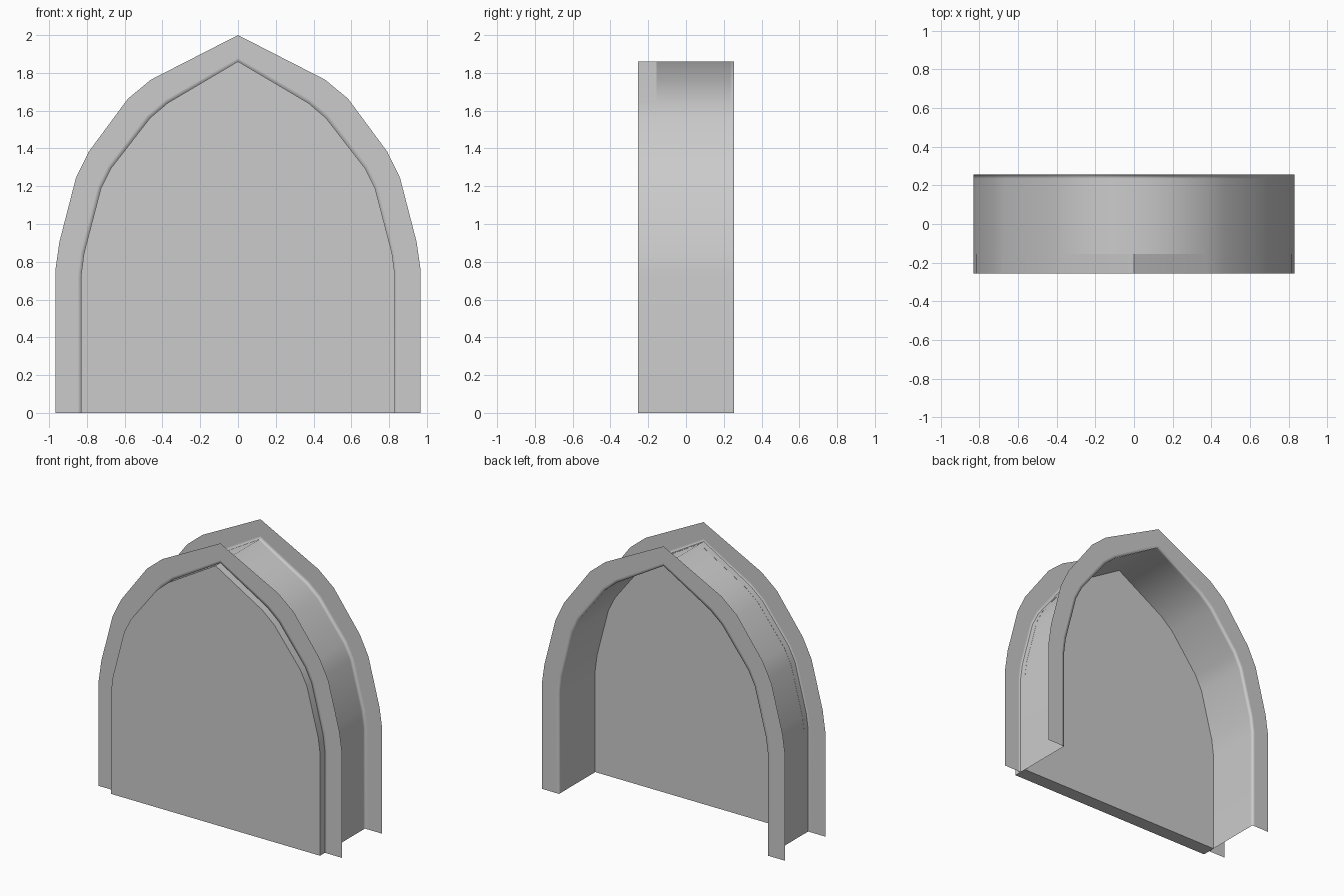
import bpy, bmesh

cube = bpy.data.objects.get("Cube")
if cube:
    bpy.data.objects.remove(cube, do_unlink=True)

grey = bpy.data.materials.new("plain grey")
grey.use_nodes = True
colour = (0.6, 0.6, 0.6, 1)
grey.diffuse_color = colour
grey.node_tree.nodes["Principled BSDF"].inputs["Base Color"].default_value = colour

# Right half of the pointed arch, floor to apex: opening and flange rim
INNER = [(0.83, 0), (0.83, 0.73), (0.815, 0.845), (0.725, 1.19),
         (0.673, 1.293), (0.466, 1.56), (0.372, 1.64), (0, 1.86)]
OUTER = [(0.967, 0), (0.967, 0.755), (0.946, 0.903), (0.858, 1.244),
         (0.79, 1.383), (0.583, 1.663), (0.461, 1.764), (0, 2)]
FRONT, FLANGE, SLAB_BACK, BACK = -0.255, -0.2, -0.155, 0.255
LOOP = 0.02  # support loop distance beside each flange corner


def whole(half):
    return half + [(-x, z) for x, z in reversed(half[:-1])]


def arch(t):
    """Full arch line, t = 0 at the opening and 1 at the flange rim."""
    return whole([(a + (c - a) * t, b + (d - b) * t)
                  for (a, b), (c, d) in zip(INNER, OUTER)])


def make_object(name, bm):
    bmesh.ops.recalc_face_normals(bm, faces=bm.faces)
    mesh = bpy.data.meshes.new(name)
    bm.to_mesh(mesh)
    bm.free()
    mesh.materials.append(grey)
    obj = bpy.data.objects.new(name, mesh)
    bpy.context.collection.objects.link(obj)
    return obj


# Arch surround: thin front flange, tunnel wall, thin back flange
near = LOOP / 0.137
section = [(FLANGE, 1), (FLANGE, near), (FLANGE, 0), (FLANGE + LOOP, 0),
           (BACK - LOOP, 0), (BACK, 0), (BACK, near), (BACK, 1)]
bm = bmesh.new()
rows = [[bm.verts.new((x, y, z)) for x, z in arch(t)] for y, t in section]
for r, s in zip(rows, rows[1:]):
    for i in range(len(r) - 1):
        bm.faces.new((r[i], r[i + 1], s[i + 1], s[i]))
surround = make_object("arch_surround", bm)
surround.data.polygons.foreach_set("use_smooth", [True] * len(surround.data.polygons))

# Solid panel closing the front of the arch
bm = bmesh.new()
face = bm.faces.new([bm.verts.new((x * 1.001, FRONT, z * 1.0005)) for x, z in arch(0)])
new = bmesh.ops.extrude_face_region(bm, geom=[face], use_keep_orig=True)["geom"]
bmesh.ops.translate(bm, vec=(0, SLAB_BACK - FRONT, 0),
                    verts=[g for g in new if isinstance(g, bmesh.types.BMVert)])
panel = make_object("front_panel", bm)
bpy.ops.object.select_all(action="DESELECT")
panel.select_set(True)
bpy.context.view_layer.objects.active = panel
bpy.ops.object.shade_smooth_by_angle(angle=0.6)
